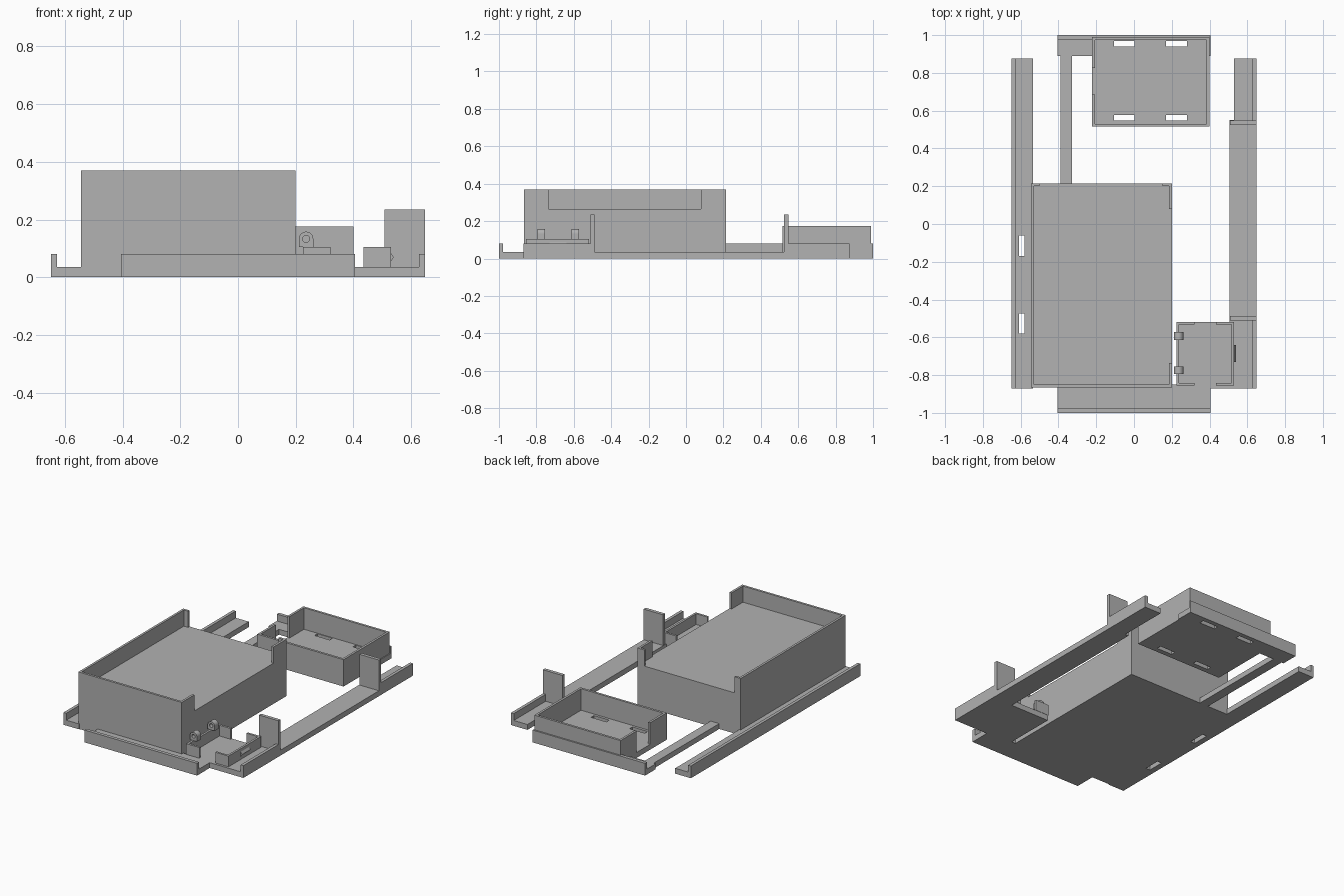
import bpy, bmesh, math

if "Cube" in bpy.data.objects:
    bpy.data.objects.remove(bpy.data.objects["Cube"])

grey = bpy.data.materials.new("light_grey")
grey.diffuse_color = (0.445, 0.445, 0.445, 1)
grey.use_nodes = True
grey.node_tree.nodes["Principled BSDF"].inputs["Base Color"].default_value = grey.diffuse_color


def finish(name, bm):
    bmesh.ops.recalc_face_normals(bm, faces=bm.faces)
    me = bpy.data.meshes.new(name)
    bm.to_mesh(me)
    bm.free()
    me.materials.append(grey)
    ob = bpy.data.objects.new(name, me)
    bpy.context.collection.objects.link(ob)
    return ob


def plate(name, x0, x1, y0, y1, z0, z1, holes=()):
    """Block with optional rectangular through-holes (x0, x1, y0, y1)."""
    xs = sorted({x0, x1, *(v for h in holes for v in h[:2])})
    ys = sorted({y0, y1, *(v for h in holes for v in h[2:])})
    bm = bmesh.new()
    verts = {(x, y): bm.verts.new((x, y, z0)) for x in xs for y in ys}
    for a, b in zip(xs, xs[1:]):
        for c, d in zip(ys, ys[1:]):
            mx, my = (a + b) / 2, (c + d) / 2
            if not any(h[0] < mx < h[1] and h[2] < my < h[3] for h in holes):
                bm.faces.new([verts[p] for p in ((a, c), (b, c), (b, d), (a, d))])
    ext = bmesh.ops.extrude_face_region(bm, geom=bm.faces[:])["geom"]
    for v in ext:
        if isinstance(v, bmesh.types.BMVert):
            v.co.z = z1
    return finish(name, bm)


def lug(name, cx, y0, y1, cz, r, hole, n=32):
    """Eyelet with a rounded top, square foot and a hole along y."""
    bm = bmesh.new()
    rings = []
    for y in (y0, y1):
        outer, inner = [], []
        for i in range(n):
            c, s = math.cos(2 * math.pi * i / n), math.sin(2 * math.pi * i / n)
            k = r if s >= 0 else r / max(abs(c), abs(s))
            outer.append(bm.verts.new((cx + k * c, y, cz + k * s * (1 if s >= 0 else 1.15))))
            inner.append(bm.verts.new((cx + hole * c, y, cz + hole * s)))
        rings.append((outer, inner))
    (o0, i0), (o1, i1) = rings
    for a, b in ((o0, i0), (i0, i1), (i1, o1), (o1, o0)):
        for i in range(n):
            j = (i + 1) % n
            bm.faces.new((a[i], a[j], b[j], b[i]))
    ob = finish(name, bm)
    bpy.context.view_layer.objects.active = ob
    ob.select_set(True)
    bpy.ops.object.shade_smooth_by_angle()
    ob.select_set(False)


F, LIP = 0.035, 0.08      # floor thickness, lip height

# Main raised block with its partial rim
BX0, BX1, BY0, BY1, BF, BT, W = -0.545, 0.20, -0.865, 0.215, 0.265, 0.37, 0.015
plate("main_block", BX0, BX1, BY0, BY1, 0, BF)
plate("block_rim_front", BX0, BX1, BY0, BY0 + W, BF, BT)
plate("block_rim_left", BX0, BX0 + W, BY0 + W, BY1, BF, BT)
plate("block_rim_right_front", BX1 - W, BX1, BY0 + W, -0.735, BF, BT)
plate("block_rim_right_back", BX1 - W, BX1, 0.08, BY1, BF, BT)
plate("block_rim_back_left", BX0 + W, -0.50, BY1 - W, BY1, BF, BT)
plate("block_rim_back_right", 0.15, BX1 - W, BY1 - W, BY1, BF, BT)

# Left rail with two strap slots
plate("left_rail", -0.648, -0.535, -0.87, 0.875, 0, F,
      [(-0.61, -0.58, -0.17, -0.06), (-0.61, -0.58, -0.58, -0.475)])
plate("left_rail_lip", -0.648, -0.628, -0.87, 0.875, F, LIP)

# Front ledge
plate("front_ledge", -0.405, 0.405, -1.0, -0.865, 0, F)
plate("front_ledge_lip", -0.405, 0.405, -1.0, -0.978, F, LIP)

# Right rail, narrower at the back, with two upright tabs
plate("right_rail", 0.505, 0.648, -0.52, 0.55, 0, F)
plate("right_rail_back", 0.53, 0.648, 0.55, 0.875, 0, F)
plate("right_rail_lip_front", 0.628, 0.648, -0.87, -0.51, F, LIP)
plate("right_rail_lip_back", 0.628, 0.648, 0.545, 0.875, F, LIP)
plate("front_tab", 0.508, 0.648, -0.51, -0.488, F, 0.235)
plate("back_tab", 0.508, 0.648, 0.525, 0.547, F, 0.235)

# Small tray in the front right corner
plate("small_tray_floor", 0.228, 0.648, -0.85, -0.52, 0, F)
plate("small_tray_bridge", 0.20, 0.648, -0.87, -0.85, 0, F)
TX0, TX1, TY0, TY1, TT, TW = 0.225, 0.53, -0.855, -0.518, 0.105, 0.014
plate("small_tray_left_wall", TX0, TX0 + TW, TY0, TY1, F, TT)
plate("small_tray_right_wall", TX1 - TW, TX1, TY0, TY1, F, TT)
for side, y in (("front", TY0), ("back", TY1 - TW)):
    plate(f"small_tray_{side}_left", TX0 + TW, 0.32, y, y + TW, F, TT)
    plate(f"small_tray_{side}_right", 0.435, TX1 - TW, y, y + TW, F, TT)
for i, y in enumerate((-0.775, -0.593)):
    lug(f"hinge_eyelet_{i + 1}", 0.236, y - 0.02, y + 0.02, 0.133, 0.025, 0.012)

# Wedge-shaped latch on the small tray
bm = bmesh.new()
ends = [[bm.verts.new((x, y, z)) for x, z in ((TX1, 0.055), (0.54, 0.07), (TX1, 0.085))]
        for y in (-0.73, -0.64)]
for e in ends:
    bm.faces.new(e)
for i in range(3):
    j = (i + 1) % 3
    bm.faces.new((ends[0][i], ends[0][j], ends[1][j], ends[1][i]))
finish("latch_wedge", bm)

# Rear tray with four strap slots and an opening in its left wall
RX0, RX1, RY0, RY1, RT = -0.222, 0.40, 0.515, 0.99, 0.175
slots = [(x, x + 0.11, y, y + 0.03) for x in (-0.107, 0.17) for y in (0.547, 0.94)]
plate("rear_tray_floor", RX0, RX1, RY0, RY1, 0, F, slots)
plate("rear_tray_front_wall", RX0, RX1, RY0, RY0 + W, F, RT)
plate("rear_tray_back_wall", RX0, RX1, RY1 - W, RY1, F, RT)
plate("rear_tray_right_wall", RX1 - W, RX1, RY0 + W, RY1 - W, F, RT)
plate("rear_tray_left_wall_front", RX0, RX0 + W, RY0 + W, 0.685, F, RT)
plate("rear_tray_left_wall_back", RX0, RX0 + W, 0.825, RY1 - W, F, RT)

# Rear ledge and the bar joining it to the block
plate("rear_ledge", -0.405, RX0, 0.89, 1.0, 0, F)
plate("rear_ledge_edge", RX0, 0.405, RY1, 1.0, 0, F)
plate("rear_ledge_end", RX1, 0.405, 0.89, RY1, 0, F)
plate("rear_ledge_lip_left", -0.405, RX0, 0.978, 1.0, F, LIP)
plate("rear_ledge_lip", RX0, 0.405, RY1, 1.0, F, LIP)
plate("connecting_bar", -0.39, -0.328, BY1, 0.89, 0, F)
